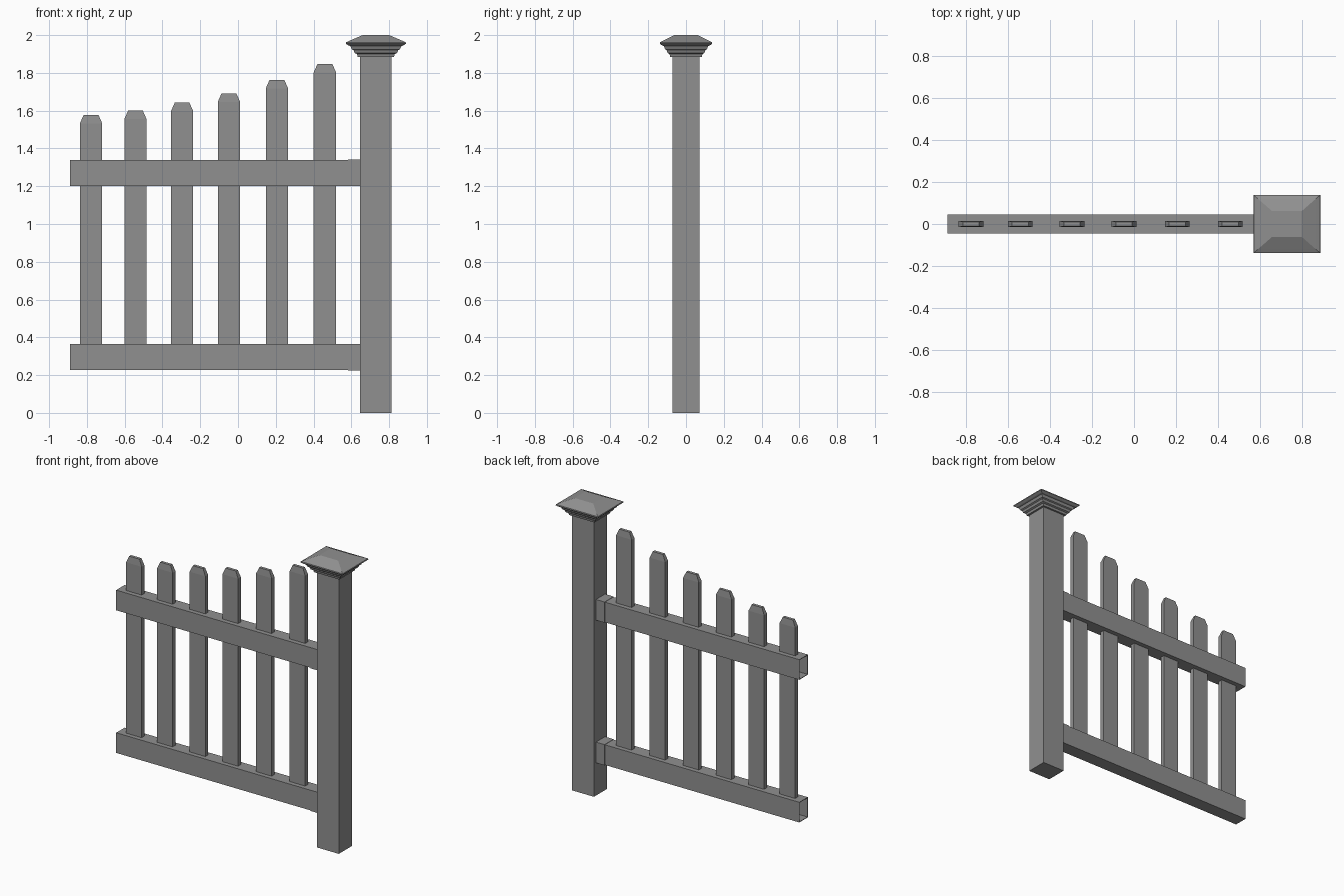
import bpy
import bmesh
from mathutils import Vector

cube = bpy.data.objects.get("Cube")
if cube:
    bpy.data.objects.remove(cube, do_unlink=True)

grey = bpy.data.materials.new("fence_grey")
grey.use_nodes = True
GREY = (0.28, 0.28, 0.28, 1)
grey.diffuse_color = GREY
grey.node_tree.nodes["Principled BSDF"].inputs["Base Color"].default_value = GREY


def finish(name, bm):
    """Turn a bmesh into a named, coloured object."""
    bmesh.ops.recalc_face_normals(bm, faces=bm.faces)
    mesh = bpy.data.meshes.new(name)
    bm.to_mesh(mesh)
    bm.free()
    mesh.materials.append(grey)
    obj = bpy.data.objects.new(name, mesh)
    bpy.context.collection.objects.link(obj)
    return obj


def stack(name, x, layers):
    """Loft rectangles given as (z, half width, half depth), capped at both ends."""
    bm = bmesh.new()
    rings = []
    for z, w, d in layers:
        corners = ((-w, -d), (w, -d), (w, d), (-w, d))
        rings.append([bm.verts.new((x + cx, cy, z)) for cx, cy in corners])
    for low, high in zip(rings, rings[1:]):
        for i in range(4):
            j = (i + 1) % 4
            bm.faces.new((low[i], low[j], high[j], high[i]))
    bm.faces.new(rings[0])
    bm.faces.new(rings[-1])
    return finish(name, bm)


def tube(name, x0, x1, half_depth, z0, z1, wall=0.004):
    """Hollow rectangular tube along x with open ends."""
    bm = bmesh.new()
    loops = []
    for x in (x0, x1):
        for t in (0, wall):
            d = half_depth - t
            pts = ((-d, z0 + t), (d, z0 + t), (d, z1 - t), (-d, z1 - t))
            loops.append([bm.verts.new(Vector((x, y, z))) for y, z in pts])
    outer0, inner0, outer1, inner1 = loops
    for a, b in ((outer0, outer1), (inner0, inner1), (outer0, inner0), (outer1, inner1)):
        for i in range(4):
            j = (i + 1) % 4
            bm.faces.new((a[i], a[j], b[j], b[i]))
    return finish(name, bm)


POST_X = 0.73
POST_W, POST_D = 0.083, 0.071

# Post and its stepped, moulded cap
stack("post", POST_X, [(0, POST_W, POST_D), (1.89, POST_W, POST_D)])
cap_profile = [(1.885, 0.096), (1.9, 0.1), (1.905, 0.112), (1.92, 0.118),
               (1.925, 0.127), (1.942, 0.135), (1.945, 0.145),
               (1.955, 0.16), (1.962, 0.158), (1.97, 0.14), (2.0, 0.07)]
stack("post_cap", POST_X, [(z, w, w * 0.87) for z, w in cap_profile])

# Hollow rails with a sleeve where each meets the post
for label, z0, z1 in (("lower", 0.226, 0.364), ("upper", 1.202, 1.34)):
    tube(label + "_rail", -0.89, POST_X - POST_W, 0.046, z0, z1)
    tube(label + "_rail_sleeve", 0.582, POST_X - POST_W, 0.049, z0 - 0.002, z1 + 0.002)

# Pickets rising towards the post
pickets = ((-0.778, 1.578), (-0.543, 1.6), (-0.296, 1.642),
           (-0.048, 1.692), (0.206, 1.763), (0.46, 1.848))
for n, (x, top) in enumerate(pickets, 1):
    stack(f"picket_{n}", x, [(0.24, 0.059, 0.015), (top - 0.045, 0.059, 0.015),
                             (top, 0.039, 0.01)])
